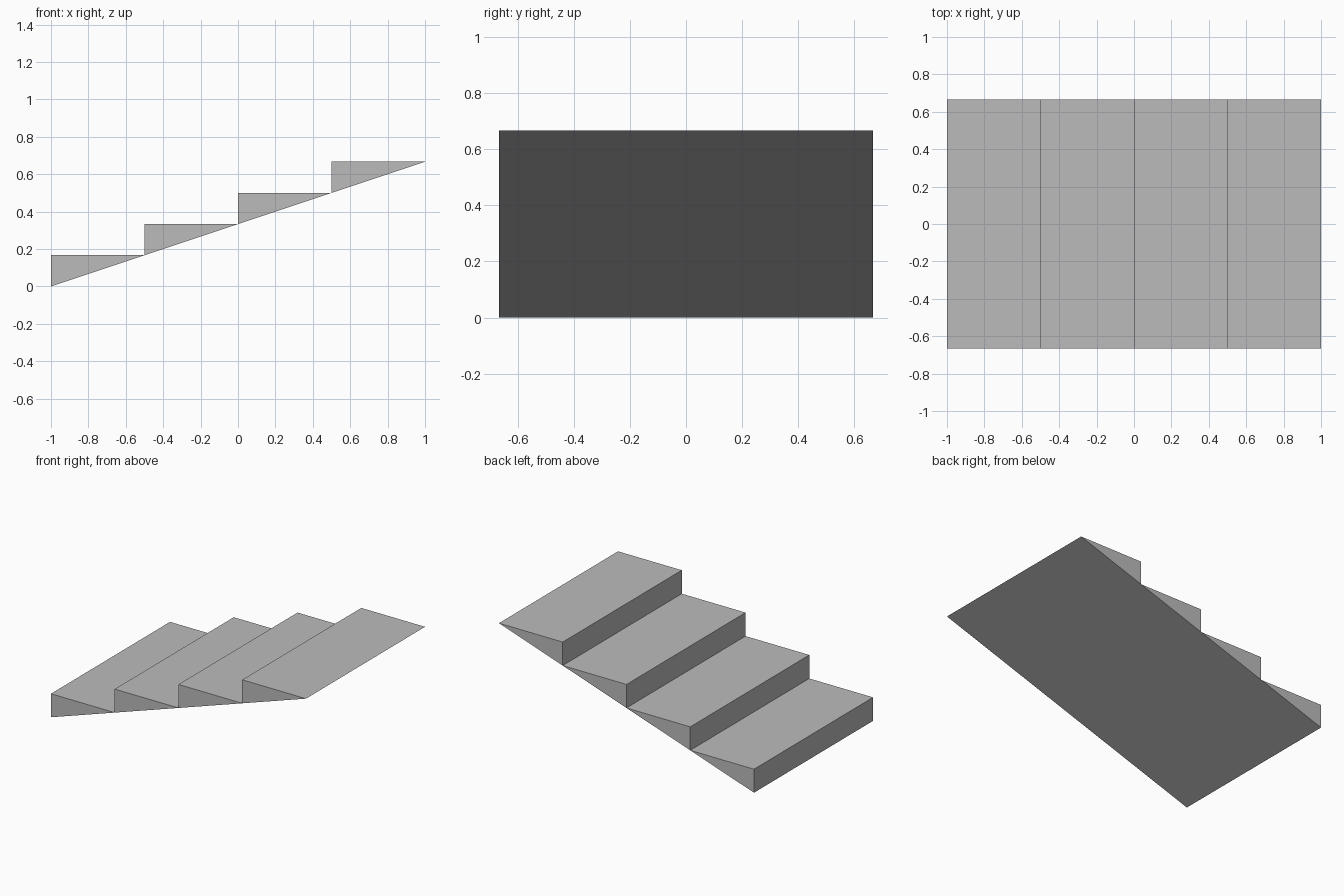
import bpy
import bmesh

STEPS = 4
RUN = 2 / STEPS        # depth of one tread
RISE = RUN / 3         # height of one riser
HALF_WIDTH = 2 / 3

cube = bpy.data.objects.get("Cube")
if cube:
    bpy.data.objects.remove(cube, do_unlink=True)

# Plain stone grey for the whole flight
grey = bpy.data.materials.new("stone_grey")
grey.use_nodes = True
colour = (0.5, 0.5, 0.5, 1)
grey.diffuse_color = colour
bsdf = next(n for n in grey.node_tree.nodes if n.type == "BSDF_PRINCIPLED")
bsdf.inputs["Base Color"].default_value = colour


def add_step(index):
    """Wedge step: upright riser, level tread, sloping underside."""
    x, z = -1 + index * RUN, index * RISE
    profile = [(x, z), (x + RUN, z + RISE), (x, z + RISE)]
    bm = bmesh.new()
    side = bm.faces.new([bm.verts.new((px, -HALF_WIDTH, pz)) for px, pz in profile])
    extruded = bmesh.ops.extrude_face_region(bm, geom=[side], use_keep_orig=True)
    verts = [g for g in extruded["geom"] if isinstance(g, bmesh.types.BMVert)]
    bmesh.ops.translate(bm, verts=verts, vec=(0, 2 * HALF_WIDTH, 0))
    bmesh.ops.recalc_face_normals(bm, faces=bm.faces)
    name = f"step_{index + 1}"
    mesh = bpy.data.meshes.new(name)
    bm.to_mesh(mesh)
    bm.free()
    mesh.materials.append(grey)
    bpy.context.collection.objects.link(bpy.data.objects.new(name, mesh))


# Flight of steps rising towards +x
for i in range(STEPS):
    add_step(i)
